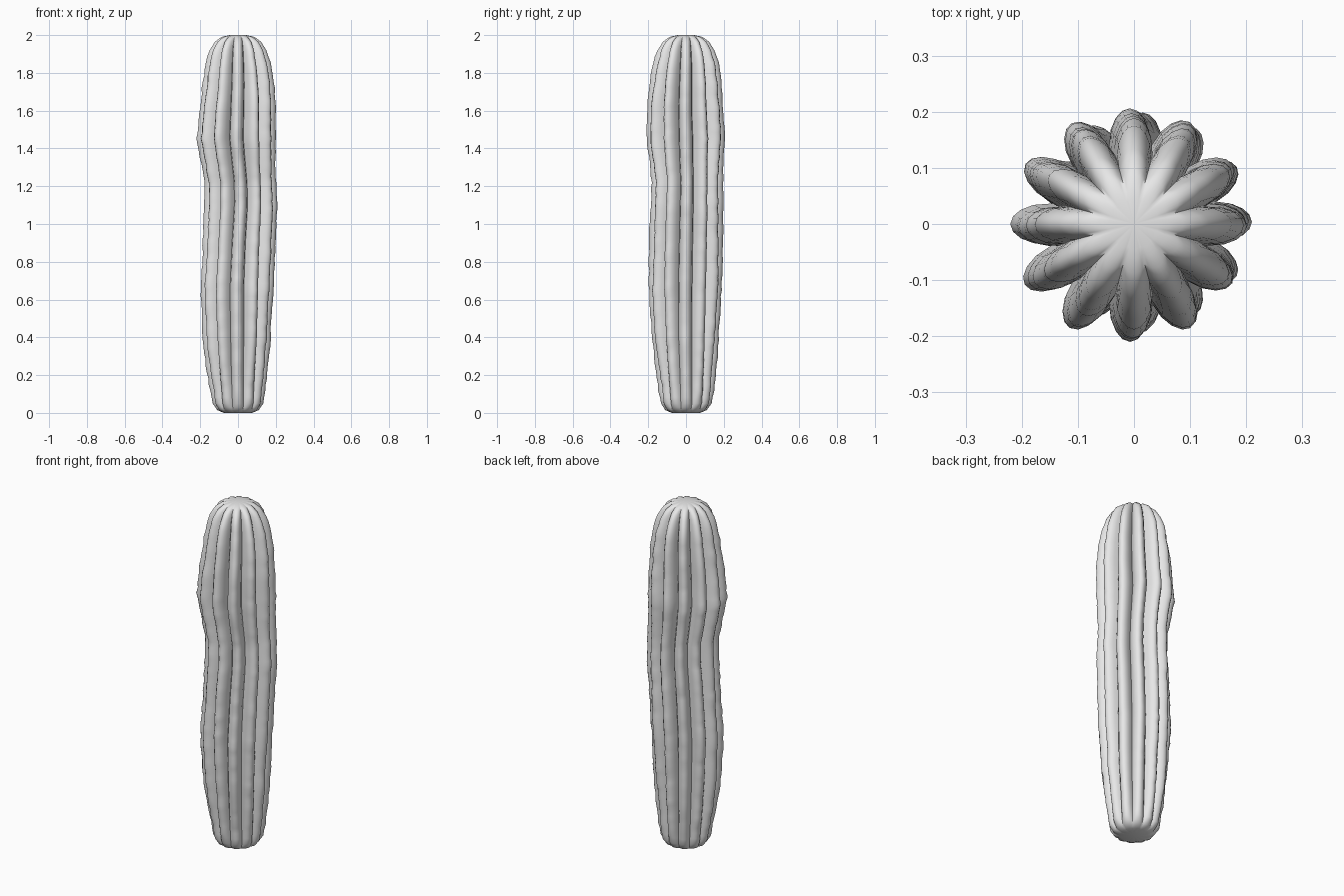
import bpy, bmesh, math, random

if "Cube" in bpy.data.objects:
    bpy.data.objects.remove(bpy.data.objects["Cube"])

random.seed(4)
RIBS, PER_RIB, RINGS = 12, 8, 56
SEG = RIBS * PER_RIB

# height, ridge radius, rib depth (fraction of radius), x drift, y drift
PROFILE = [
    (0.00, 0.075, 0.04, 0.000, 0.000), (0.015, 0.110, 0.08, 0.000, 0.000),
    (0.05, 0.134, 0.15, 0.000, 0.002), (0.20, 0.157, 0.22, -0.003, 0.000),
    (0.40, 0.180, 0.25, -0.004, -0.004), (0.65, 0.194, 0.27, -0.006, -0.004),
    (0.90, 0.192, 0.28, 0.004, 0.000), (1.10, 0.191, 0.29, 0.016, 0.004),
    (1.22, 0.189, 0.30, 0.014, 0.006), (1.34, 0.199, 0.31, 0.002, 0.002),
    (1.45, 0.212, 0.33, -0.008, 0.000), (1.60, 0.203, 0.33, -0.004, -0.004),
    (1.74, 0.190, 0.32, 0.000, -0.002), (1.85, 0.172, 0.31, 0.000, 0.000),
    (1.92, 0.150, 0.29, 0.000, 0.000), (1.965, 0.122, 0.25, 0.000, 0.000),
    (1.99, 0.088, 0.18, 0.000, 0.000), (2.00, 0.045, 0.08, 0.000, 0.000),
]


def sample(z):
    """Interpolate the profile at height z."""
    for a, b in zip(PROFILE, PROFILE[1:]):
        if z <= b[0]:
            t = (z - a[0]) / (b[0] - a[0])
            return [p + (q - p) * t for p, q in zip(a[1:], b[1:])]
    return PROFILE[-1][1:]


# Ring heights: even along the stem, plus the tight curves at both ends
heights = sorted({0.05 + 1.87 * i / RINGS for i in range(RINGS + 1)}
                 | {0.0, 0.006, 0.015, 0.03, 1.945, 1.965, 1.98, 1.99, 1.996, 2.0})

# Ribbed stem: rounded ridges with sharp valleys and slight weathering
bm = bmesh.new()
rings = []
phase = [random.uniform(0, 6.28) for _ in range(RIBS)]
for z in heights:
    radius, depth, dx, dy = sample(z)
    rough = 0.003 if 0.1 < z < 1.9 else 0.0
    bump = [rough * (random.uniform(-1, 1) + math.sin(7 * z + phase[k]))
            for k in range(RIBS)]
    ring = []
    for i in range(SEG):
        a = 2 * math.pi * i / SEG
        ridge = abs(math.cos(a * RIBS / 2)) ** 0.8
        k = round(i / PER_RIB) % RIBS
        r = radius * (1 - depth * (1 - ridge)) + bump[k] * ridge
        ring.append(bm.verts.new((r * math.cos(a) + dx, r * math.sin(a) + dy, z)))
    rings.append(ring)
for low, high in zip(rings, rings[1:]):
    for i in range(SEG):
        j = (i + 1) % SEG
        bm.faces.new((low[i], low[j], high[j], high[i]))

# Closed ends
for ring, z in ((rings[0], 0.0), (rings[-1], 2.0)):
    centre = bm.verts.new((0, 0, z))
    for i in range(SEG):
        bm.faces.new((ring[i], ring[(i + 1) % SEG], centre))
bmesh.ops.recalc_face_normals(bm, faces=bm.faces)

mesh = bpy.data.meshes.new("cactus_stem")
bm.to_mesh(mesh)
bm.free()
stem = bpy.data.objects.new("cactus_stem", mesh)
bpy.context.collection.objects.link(stem)

grey = bpy.data.materials.new("light grey")
grey.diffuse_color = (0.8, 0.8, 0.8, 1)
grey.use_nodes = True
grey.node_tree.nodes["Principled BSDF"].inputs["Base Color"].default_value = grey.diffuse_color
mesh.materials.append(grey)

bpy.context.view_layer.objects.active = stem
stem.select_set(True)
bpy.ops.object.shade_smooth_by_angle(angle=math.radians(60))
